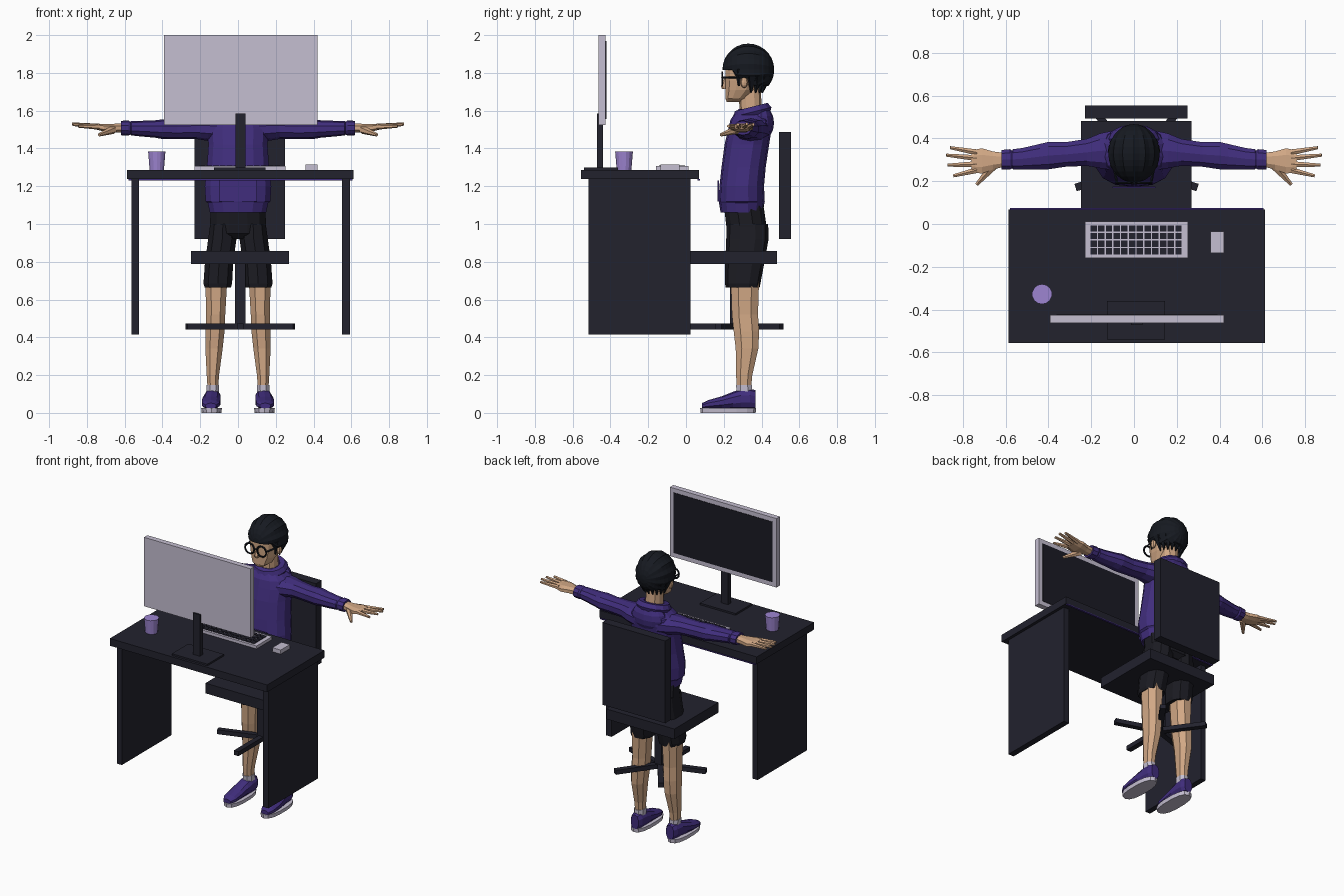
import bpy, bmesh, math
from mathutils import Vector, Matrix


def material(name, r, g, b):
    m = bpy.data.materials.new(name)
    m.diffuse_color = (r, g, b, 1)
    return m


CHARCOAL = material("charcoal", 0.016, 0.016, 0.027)
SCREEN = material("screen_black", 0.011, 0.011, 0.018)
SHORTS = material("shorts_black", 0.011, 0.011, 0.016)
HAIR = material("hair_black", 0.008, 0.010, 0.015)
GREY = material("pale_grey", 0.56, 0.52, 0.64)
PURPLE = material("hoodie_purple", 0.052, 0.027, 0.205)
LILAC = material("lilac", 0.34, 0.235, 0.64)
SKIN = material("skin", 0.64, 0.39, 0.235)


def finish(name, bm, mat):
    bmesh.ops.recalc_face_normals(bm, faces=bm.faces)
    me = bpy.data.meshes.new(name)
    bm.to_mesh(me)
    bm.free()
    me.materials.append(mat)
    ob = bpy.data.objects.new(name, me)
    bpy.context.collection.objects.link(ob)
    return ob


def boxes(name, mat, *bounds):
    """Boxes given as (x0, x1, y0, y1, z0, z1)."""
    bm = bmesh.new()
    for x0, x1, y0, y1, z0, z1 in bounds:
        mid = Matrix.Translation(((x0 + x1) / 2, (y0 + y1) / 2, (z0 + z1) / 2))
        bmesh.ops.create_cube(bm, size=1, matrix=mid @ Matrix.Diagonal((x1 - x0, y1 - y0, z1 - z0, 1)))
    return finish(name, bm, mat)


def rod(name, mat, p0, p1, r0, r1, sides=6):
    """Tapered rod between two points."""
    p0, p1 = Vector(p0), Vector(p1)
    d = p1 - p0
    bm = bmesh.new()
    mat4 = Matrix.Translation((p0 + p1) / 2) @ d.to_track_quat('Z', 'Y').to_matrix().to_4x4()
    bmesh.ops.create_cone(bm, cap_ends=True, segments=sides, radius1=r0, radius2=r1, depth=d.length, matrix=mat4)
    return finish(name, bm, mat)


def loft(name, mat, axis, rings, sides=10, e=2.4, s=1):
    """Skin rings (t, u, v, half_u, half_v) along an axis; s=-1 mirrors in x."""
    bm = bmesh.new()
    loops = []
    for t, u, v, a, b in rings:
        loop = []
        for i in range(sides):
            w = 2 * math.pi * (i + 0.5) / sides
            c, k = math.cos(w), math.sin(w)
            p = u + a * math.copysign(abs(c) ** (2 / e), c)
            q = v + b * math.copysign(abs(k) ** (2 / e), k)
            x, y, z = {'x': (t, p, q), 'y': (p, t, q), 'z': (p, q, t)}[axis]
            loop.append(bm.verts.new((x * s, y, z)))
        loops.append(loop)
    for l0, l1 in zip(loops, loops[1:]):
        for i in range(sides):
            j = (i + 1) % sides
            bm.faces.new((l0[i], l0[j], l1[j], l1[i]))
    bm.faces.new(loops[0])
    bm.faces.new(loops[-1])
    return finish(name, bm, mat)


def ball(name, mat, centre, radii, u=12, v=8):
    bm = bmesh.new()
    bmesh.ops.create_uvsphere(bm, u_segments=u, v_segments=v, radius=1,
                              matrix=Matrix.Translation(centre) @ Matrix.Diagonal((*radii, 1)))
    return finish(name, bm, mat)


def torus(name, mat, loc, rot, scale, major, minor, seg):
    bpy.ops.mesh.primitive_torus_add(location=loc, rotation=rot, major_radius=major, minor_radius=minor,
                                     major_segments=seg, minor_segments=6)
    ob = bpy.context.object
    ob.name, ob.scale = name, scale
    ob.data.materials.append(mat)


# Desk
boxes("desk_top", CHARCOAL, (-0.587, 0.612, -0.557, 0.068, 1.237, 1.287))
boxes("desk_sides", CHARCOAL, (-0.563, -0.525, -0.515, 0.024, 0.415, 1.237),
      (0.55, 0.592, -0.515, 0.024, 0.415, 1.237))
boxes("light_strip", PURPLE, (-0.58, 0.605, 0.06, 0.074, 1.231, 1.237))

# Monitor
boxes("monitor_case", GREY, (-0.393, 0.42, -0.462, -0.425, 1.525, 2.0))
boxes("monitor_screen", SCREEN, (-0.363, 0.39, -0.426, -0.422, 1.555, 1.97))
boxes("monitor_stand", CHARCOAL, (-0.013, 0.04, -0.472, -0.44, 1.29, 1.585))
boxes("monitor_base", CHARCOAL, (-0.126, 0.145, -0.54, -0.36, 1.287, 1.299))

# Keyboard, mouse and cup
boxes("keyboard", GREY, (-0.229, 0.252, -0.158, 0.012, 1.287, 1.307))
dx, dy = 0.433 / 12, 0.142 / 4
boxes("keys", CHARCOAL, *[(-0.204 + i * dx, -0.204 + (i + 1) * dx - 0.006, -0.142 + j * dy,
                           -0.142 + (j + 1) * dy - 0.006, 1.303, 1.311) for i in range(12) for j in range(4)])
boxes("mouse", GREY, (0.357, 0.42, -0.135, -0.035, 1.287, 1.315))
loft("cup", LILAC, 'z', [(1.287, -0.43, -0.328, 0.039, 0.039), (1.385, -0.43, -0.328, 0.047, 0.047)], 14, 2)

# Chair
boxes("chair_seat", CHARCOAL, (-0.248, 0.27, 0.0, 0.481, 0.787, 0.857))
boxes("chair_back", CHARCOAL, (-0.23, 0.25, 0.493, 0.555, 0.92, 1.487))
boxes("chair_post", CHARCOAL, (-0.016, 0.04, 0.232, 0.288, 0.445, 0.79))
for k in range(5):
    a = math.radians(-90 + 72 * k)
    leg = boxes("chair_foot", CHARCOAL, (0, 0.3, -0.018, 0.018, -0.015, 0.015))
    leg.location, leg.rotation_euler = (0.012, 0.263, 0.457), (0, 0, a)

# Hoodie body with hem, shoulders and hood
loft("hoodie_body", PURPLE, 'z', [
    (1.06, 0, 0.295, 0.152, 0.112), (1.11, 0, 0.295, 0.163, 0.12), (1.12, 0, 0.295, 0.175, 0.122),
    (1.2, 0, 0.295, 0.18, 0.118), (1.3, 0, 0.305, 0.168, 0.117), (1.42, 0, 0.322, 0.16, 0.118),
    (1.5, 0, 0.338, 0.165, 0.115), (1.55, 0, 0.345, 0.145, 0.11), (1.59, 0, 0.345, 0.09, 0.085),
    (1.61, 0, 0.345, 0.065, 0.065)], 14)
boxes("hoodie_pocket", PURPLE, (-0.1, 0.1, 0.168, 0.176, 1.12, 1.23))
torus("hood_collar", PURPLE, (0, 0.352, 1.593), (math.radians(14), 0, 0), (1.05, 0.95, 1), 0.08, 0.032, 14)
ball("hood", PURPLE, (0, 0.398, 1.535), (0.125, 0.068, 0.095))

# Head, hair and glasses
loft("neck", SKIN, 'z', [(1.56, 0, 0.345, 0.055, 0.058), (1.74, 0, 0.335, 0.052, 0.06)], 10)
loft("head", SKIN, 'z', [
    (1.645, 0, 0.25, 0.03, 0.035), (1.665, 0, 0.265, 0.06, 0.058), (1.71, 0, 0.29, 0.08, 0.083),
    (1.76, 0, 0.305, 0.092, 0.098), (1.82, 0, 0.315, 0.097, 0.108), (1.88, 0, 0.32, 0.085, 0.1)], 12)
loft("nose", SKIN, 'z', [(1.715, 0, 0.21, 0.016, 0.02), (1.73, 0, 0.205, 0.016, 0.02),
                         (1.78, 0, 0.212, 0.008, 0.008)], 6)
bm = bmesh.new()
bmesh.ops.create_uvsphere(bm, u_segments=28, v_segments=14, radius=1, matrix=Matrix.Rotation(math.pi / 2, 4, 'X'))
for v in bm.verts:  # ridged strands running front to back
    strand = round(math.atan2(v.co.z, v.co.x) / (2 * math.pi / 28))
    k = 1.0 if strand % 2 else 0.95
    v.co = Vector((0.123 * k * v.co.x, 0.33 + 0.137 * v.co.y, 1.817 + 0.138 * k * v.co.z))
    y = v.co.y
    v.co.z = max(v.co.z, 1.815 if y < 0.27 else 1.77 if y < 0.33 else 1.73)
finish("hair", bm, HAIR)
for k in range(9):
    a = math.radians(8 + 20.5 * k)
    c, n = math.cos(a), math.sin(a)
    rod("hair_lock", HAIR, (0.098 * c, 0.335 + 0.098 * n, 1.79),
        (0.075 * c, 0.335 + 0.07 * n, 1.695), 0.03, 0.004, 5)
for s in (-1, 1):
    rod("sideburn", HAIR, (s * 0.095, 0.275, 1.82), (s * 0.09, 0.28, 1.73), 0.02, 0.005, 5)
    ball("ear", SKIN, (s * 0.1, 0.308, 1.75), (0.014, 0.02, 0.03), 8, 6)
    torus("glasses_rim", HAIR, (s * 0.046, 0.192, 1.768), (math.pi / 2, 0, 0), (1, 1, 1), 0.035, 0.006, 14)
    rod("glasses_arm", HAIR, (s * 0.08, 0.193, 1.775), (s * 0.102, 0.31, 1.775), 0.006, 0.006, 4)
rod("glasses_bridge", HAIR, (-0.014, 0.19, 1.775), (0.014, 0.19, 1.775), 0.005, 0.005, 4)

# Shorts waist
loft("shorts_waist", SHORTS, 'z', [(0.92, 0, 0.325, 0.09, 0.08), (0.95, 0, 0.325, 0.155, 0.11),
                                   (1.1, 0, 0.305, 0.148, 0.108)], 12)

for s in (-1, 1):
    # Sleeve and cuff
    loft("sleeve", PURPLE, 'x', [
        (0.08, 0.345, 1.495, 0.1, 0.065), (0.16, 0.342, 1.5, 0.085, 0.06), (0.22, 0.335, 1.503, 0.066, 0.053),
        (0.32, 0.325, 1.5, 0.06, 0.051), (0.4, 0.32, 1.502, 0.067, 0.052), (0.44, 0.315, 1.503, 0.062, 0.046),
        (0.52, 0.305, 1.505, 0.053, 0.041), (0.565, 0.302, 1.507, 0.05, 0.038), (0.57, 0.302, 1.508, 0.043, 0.034),
        (0.58, 0.302, 1.508, 0.05, 0.04), (0.62, 0.3, 1.508, 0.048, 0.038)], 10, 2.2, s)
    # Hand, fingers and thumb
    loft("hand", SKIN, 'x', [(0.61, 0.3, 1.508, 0.035, 0.026), (0.66, 0.297, 1.508, 0.045, 0.024),
                             (0.71, 0.295, 1.51, 0.063, 0.022), (0.76, 0.293, 1.516, 0.055, 0.014)], 8, 2.4, s)
    for y0, x1, y1, z1 in ((0.335, 0.86, 0.357, 1.527), (0.308, 0.878, 0.322, 1.53),
                           (0.28, 0.872, 0.275, 1.527), (0.252, 0.845, 0.225, 1.518)):
        rod("finger", SKIN, (s * 0.735, y0, 1.515), (s * x1, y1, z1), 0.016, 0.008)
    rod("thumb", SKIN, (s * 0.66, 0.27, 1.5), (s * 0.735, 0.185, 1.472), 0.023, 0.009)
    # Shorts leg, leg and sock
    loft("shorts_leg", SHORTS, 'z', [
        (0.665, 0.107, 0.3, 0.073, 0.09), (0.685, 0.107, 0.3, 0.079, 0.094), (0.8, 0.1, 0.312, 0.078, 0.104),
        (0.92, 0.083, 0.325, 0.078, 0.112), (1.0, 0.08, 0.325, 0.07, 0.11)], 10, 2.4, s)
    loft("leg", SKIN, 'z', [
        (0.13, 0.133, 0.307, 0.03, 0.04), (0.2, 0.133, 0.308, 0.035, 0.046), (0.34, 0.127, 0.323, 0.049, 0.064),
        (0.43, 0.122, 0.32, 0.054, 0.072), (0.52, 0.118, 0.312, 0.054, 0.074), (0.7, 0.115, 0.312, 0.062, 0.08)],
        8, 2.3, s)
    loft("sock", GREY, 'z', [(0.09, 0.133, 0.31, 0.034, 0.043), (0.147, 0.133, 0.307, 0.036, 0.045)], 8, 2.3, s)
    # Shoe
    loft("shoe_sole", GREY, 'z', [(0.0, 0.14, 0.223, 0.053, 0.146), (0.026, 0.14, 0.223, 0.056, 0.148)], 14, 2.5, s)
    loft("shoe_upper", PURPLE, 'y', [
        (0.085, 0.144, 0.036, 0.028, 0.016), (0.12, 0.144, 0.044, 0.047, 0.024), (0.19, 0.143, 0.054, 0.051, 0.034),
        (0.25, 0.139, 0.066, 0.049, 0.046), (0.29, 0.136, 0.073, 0.046, 0.053), (0.34, 0.134, 0.074, 0.044, 0.054),
        (0.368, 0.134, 0.07, 0.03, 0.05)], 10, 2.3, s)
